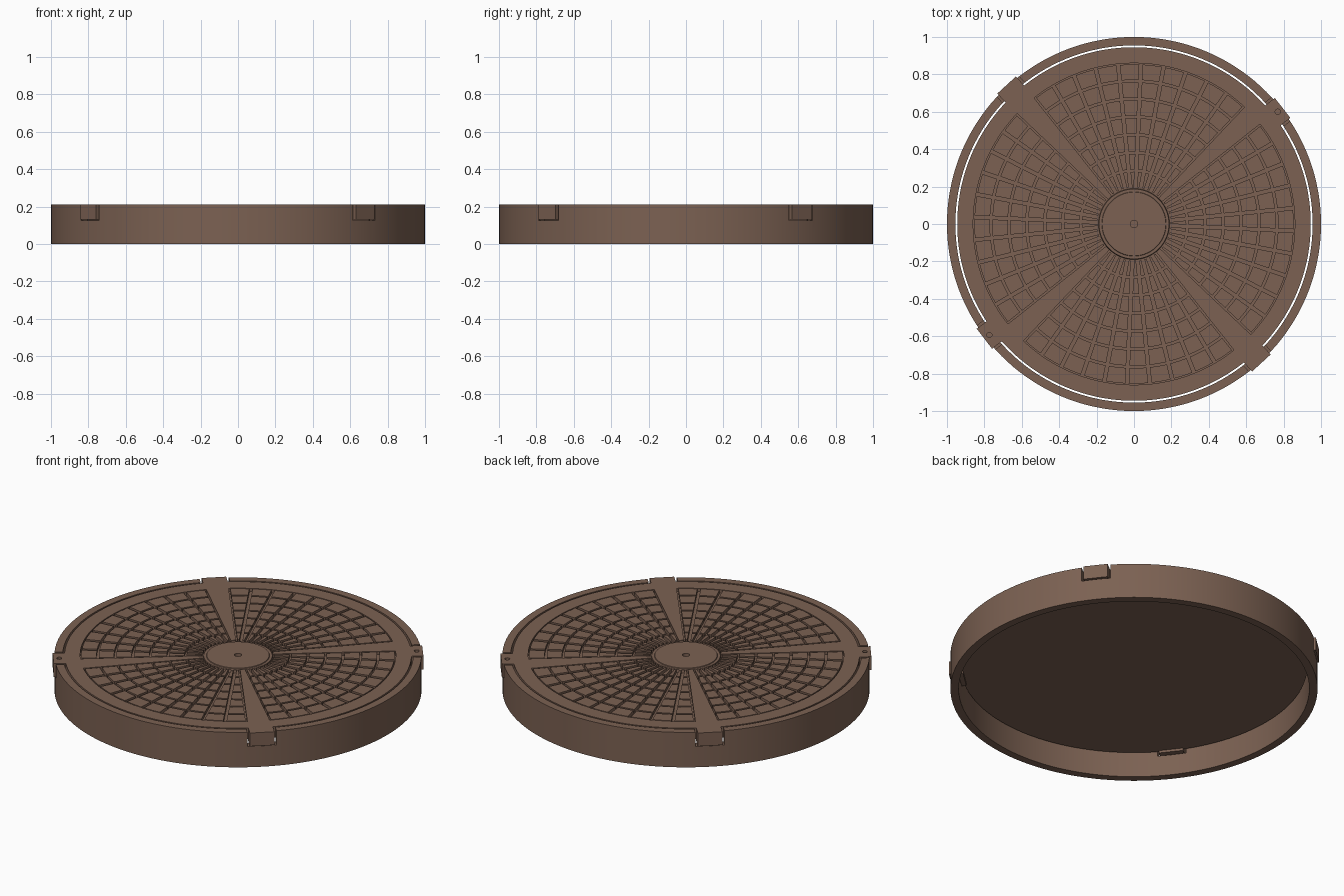
import bpy, bmesh, math
from mathutils import Matrix

if "Cube" in bpy.data.objects:
    bpy.data.objects.remove(bpy.data.objects["Cube"])

TOP, FLOOR, BOT = 0.21, 0.19, 0.145
mat = bpy.data.materials.new("brown_iron")
mat.diffuse_color = (0.2, 0.12, 0.085, 1)
mat.use_nodes = True
mat.node_tree.nodes["Principled BSDF"].inputs["Base Color"].default_value = mat.diffuse_color


def finish(name, bm):
    bmesh.ops.recalc_face_normals(bm, faces=bm.faces)
    me = bpy.data.meshes.new(name)
    bm.to_mesh(me)
    bm.free()
    ob = bpy.data.objects.new(name, me)
    bpy.context.collection.objects.link(ob)
    me.materials.append(mat)
    return ob


def smooth(ob):
    bpy.ops.object.select_all(action='DESELECT')
    bpy.context.view_layer.objects.active = ob
    ob.select_set(True)
    bpy.ops.object.shade_smooth_by_angle(angle=math.radians(30))


def lathe(name, profile, steps=144, closed=False):
    bm = bmesh.new()
    vs = [bm.verts.new((r, 0, z)) for r, z in profile]
    pairs = list(zip(vs, vs[1:])) + ([(vs[-1], vs[0])] if closed else [])
    es = [bm.edges.new(p) for p in pairs]
    bmesh.ops.spin(bm, geom=vs + es, axis=(0, 0, 1), cent=(0, 0, 0),
                   angle=2 * math.pi, steps=steps, use_duplicate=False)
    bmesh.ops.remove_doubles(bm, verts=bm.verts, dist=1e-5)
    return finish(name, bm)


def box(name, deg, r0, r1, width, z0, z1):
    bm = bmesh.new()
    bmesh.ops.create_cube(bm, size=1, matrix=(
        Matrix.Rotation(math.radians(deg), 4, 'Z')
        @ Matrix.Translation(((r0 + r1) / 2, 0, (z0 + z1) / 2))
        @ Matrix.Diagonal((r1 - r0, width, z1 - z0, 1))))
    return finish(name, bm)


def cut(ob, cutter):
    cutter.hide_render = True
    m = ob.modifiers.new("cut", 'BOOLEAN')
    m.operation, m.solver, m.object = 'DIFFERENCE', 'EXACT', cutter
    bpy.context.view_layer.objects.active = ob
    bpy.ops.object.modifier_apply(modifier=m.name)
    bpy.data.objects.remove(cutter)


# Outer frame with four slots for the lid lugs
ring = lathe("frame_ring", [(0.955, 0), (1, 0), (1, TOP), (0.955, TOP)], closed=True)
lugs = [38, 132.5, 217.5, 312.5]
for a in lugs:
    cut(ring, box("slot_cutter", a, 0.9, 1.1, 0.16, 0.125, 0.3))
smooth(ring)

# Lid: raised rim, sunk grid floor, hub with small centre hole
lid = lathe("lid", [(0, BOT), (0.945, BOT), (0.945, TOP), (0.86, TOP), (0.86, FLOOR),
                    (0.19, FLOOR), (0.187, TOP - 0.004), (0.172, TOP - 0.004), (0.17, TOP),
                    (0.02, TOP), (0.02, FLOOR), (0, FLOOR)])
smooth(lid)

# Lugs; two of them carry a pin hole
for i, a in enumerate(lugs):
    lug = box("lid_lug", a, 0.93, 1.008, 0.135, 0.13, TOP)
    if i % 2 == 0:
        bm = bmesh.new()
        t = math.radians(a)
        bmesh.ops.create_cone(bm, cap_ends=True, segments=20, radius1=0.014, radius2=0.014, depth=0.05,
                              matrix=Matrix.Translation((0.975 * math.cos(t), 0.975 * math.sin(t), TOP)))
        cut(lug, finish("pin_cutter", bm))

# Grid tiles separated by grooves, with solid wedges toward the lugs
N, ROWS, R0, R1, G = 44, 7, 0.19, 0.86, 0.009
step = 2 * math.pi / N
dr = (R1 - R0) / ROWS
bm = bmesh.new()


def tile(center, ra, rb, gap):
    layers = []
    for z in (FLOOR - 0.002, TOP):
        row = []
        for r, ts in ((ra, (-1, 0, 1)), (rb, (1, 0, -1))):
            half = step / 2 - gap / r
            row += [bm.verts.new((r * math.cos(center + s * half), r * math.sin(center + s * half), z))
                    for s in ts]
        layers.append(row)
    lo, hi = layers
    bm.faces.new(hi)
    bm.faces.new(lo[::-1])
    for i in range(6):
        j = (i + 1) % 6
        bm.faces.new((lo[i], lo[j], hi[j], hi[i]))


for k in range(N):
    c = math.radians(-47.5) + k * step
    if k % 11 == 0:
        tile(c, R0, R1 + 0.002, 0)
        continue
    for j in range(ROWS):
        tile(c, R0 + j * dr + G * 0.7, R0 + (j + 1) * dr - G * 0.7, G)
finish("grid_tiles", bm)
